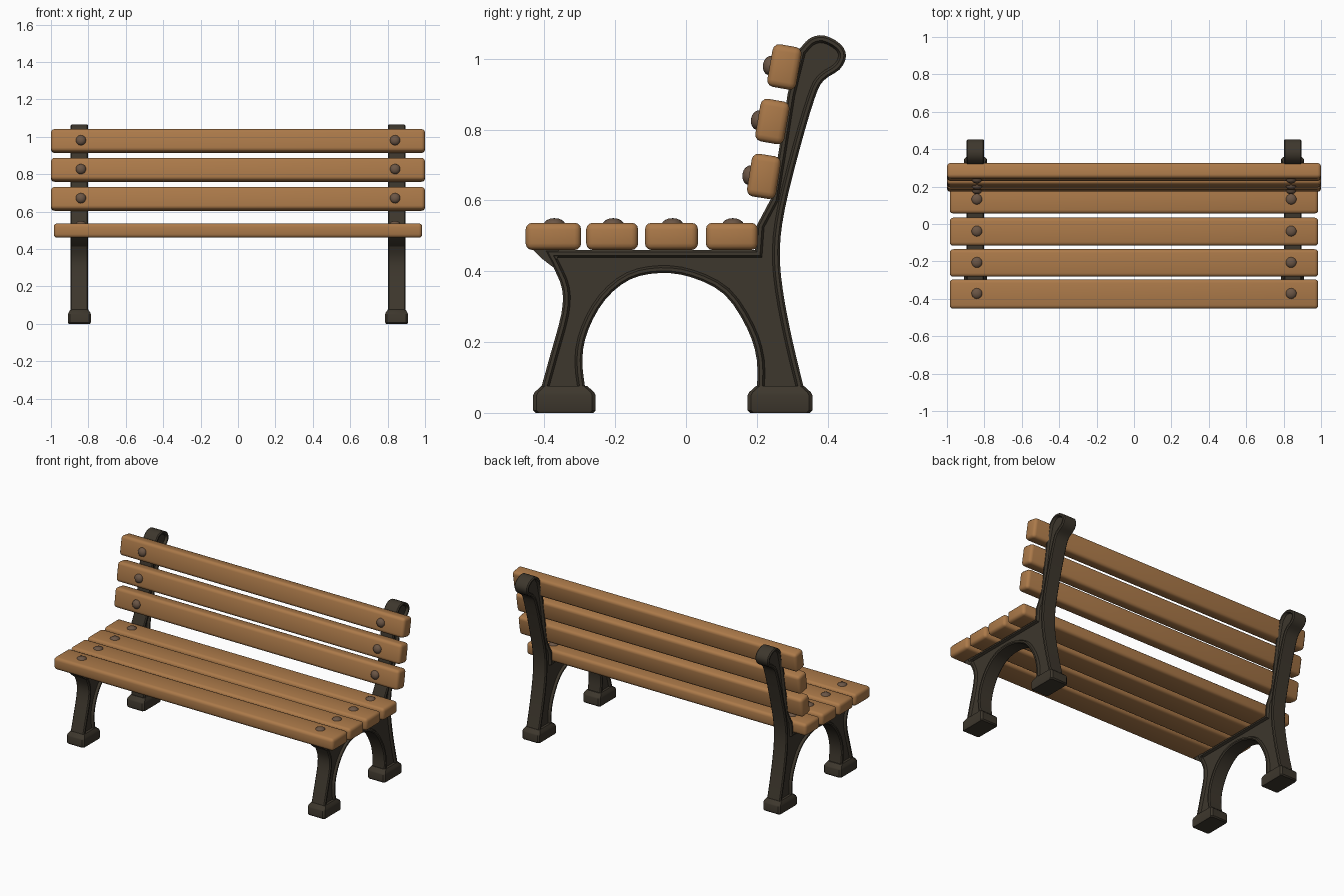
import bpy, bmesh, math
from mathutils import Matrix, Vector

if "Cube" in bpy.data.objects:
    bpy.data.objects.remove(bpy.data.objects["Cube"])


def material(name, rgb):
    m = bpy.data.materials.new(name)
    m.diffuse_color = (*rgb, 1)
    m.use_nodes = True
    m.node_tree.nodes["Principled BSDF"].inputs["Base Color"].default_value = m.diffuse_color
    return m


WOOD = material("warm wood", (0.41, 0.193, 0.067))
IRON = material("dark cast iron", (0.047, 0.038, 0.026))
BOLT = material("bolt metal", (0.147, 0.092, 0.060))


def finish(bm, name, mat, angle=50):
    bmesh.ops.recalc_face_normals(bm, faces=bm.faces)
    me = bpy.data.meshes.new(name)
    bm.to_mesh(me)
    bm.free()
    me.materials.append(mat)
    me.shade_smooth()
    me.set_sharp_from_angle(angle=math.radians(angle))
    ob = bpy.data.objects.new(name, me)
    bpy.context.collection.objects.link(ob)
    return ob


def spline(pts, n=3):
    """Smooth chain through the points (end points kept)."""
    p = [Vector(q) for q in pts]
    p = [2 * p[0] - p[1]] + p + [2 * p[-1] - p[-2]]
    out = []
    for i in range(1, len(p) - 2):
        a, b, c, d = p[i - 1:i + 3]
        for k in range(n):
            t = k / n
            out.append(0.5 * (2 * b + (c - a) * t + (2 * a - 5 * b + 4 * c - d) * t * t
                              + (3 * b - a - 3 * c + d) * t ** 3))
    return out + [p[-2]]


def offset(poly, d):
    """Counter-clockwise outline moved inward by d, with limited corners."""
    out = []
    for i, p in enumerate(poly):
        e0 = (p - poly[i - 1]).normalized()
        e1 = (poly[(i + 1) % len(poly)] - p).normalized()
        n0, n1 = Vector((-e0.y, e0.x)), Vector((-e1.y, e1.x))
        m = (n0 + n1).normalized()
        out.append(p + m * d / max(m.dot(n0), 0.5))
    return out


def loft(bm, rings):
    """Closed skin through equal rings of points, capped at both ends."""
    rings = [[bm.verts.new(p) for p in r] for r in rings]
    n = len(rings[0])
    for lo, hi in zip(rings, rings[1:]):
        for i in range(n):
            j = (i + 1) % n
            bm.faces.new((lo[i], lo[j], hi[j], hi[i]))
    bm.faces.new(rings[0][::-1])
    bm.faces.new(rings[-1])


# side frame outline as smooth chains in (y, z)
front_edge = [(-0.40, 0.46), (-0.374, 0.41), (-0.35, 0.35), (-0.352, 0.28),
              (-0.383, 0.165), (-0.415, 0.05)]
arch = [(-0.282, 0.05), (-0.293, 0.15), (-0.276, 0.235), (-0.228, 0.32), (-0.158, 0.377),
        (-0.073, 0.395), (0.015, 0.383), (0.108, 0.335), (0.172, 0.24), (0.2, 0.15), (0.2, 0.05)]
back_edge = [(0.338, 0.05), (0.30, 0.207), (0.273, 0.35), (0.265, 0.46), (0.279, 0.575),
             (0.321, 0.745), (0.363, 0.887), (0.388, 0.938), (0.434, 0.97), (0.452, 1.008),
             (0.436, 1.042), (0.39, 1.066), (0.35, 1.058), (0.318, 1.025)]
rest_edge = [(0.287, 0.9), (0.262, 0.74), (0.24, 0.605), (0.2, 0.53), (0.195, 0.46)]
outline = spline(front_edge) + spline(arch) + spline(back_edge) + [Vector(q) for q in rest_edge]
seat_lip = [Vector(q) for q in ((-0.432, 0.46), (-0.405, 0.434), (-0.376, 0.412),
                                (-0.36, 0.445), (-0.36, 0.46))]

# (half width, inset) steps: chamfered rim, then a recessed web
RIM = ((0.032, 0.021), (0.047, 0.015), (0.047, 0.006), (0.041, 0))


def side_frame(name, cx):
    bm = bmesh.new()
    steps = [(-w, d) for w, d in RIM] + [(w, d) for w, d in RIM[::-1]]
    loft(bm, [[(cx + x, p.x, p.y) for p in offset(outline, d)] for x, d in steps])
    # pointed lip carrying the front slat
    loft(bm, [[(cx + x, p.x, p.y) for p in seat_lip] for x in (-0.044, 0.044)])
    return finish(bm, name, IRON, 35)


def foot(name, cx, y0, y1):
    cy, hy = (y0 + y1) / 2, (y1 - y0) / 2
    rings = []
    for z, inset in ((0, 0.007), (0.007, 0), (0.05, 0), (0.058, 0.004), (0.076, 0.024)):
        a, b, c = 0.061 - inset * 0.55, hy - inset, 0.010
        ring = [(a, b - c), (a - c, b), (-a + c, b), (-a, b - c),
                (-a, -b + c), (-a + c, -b), (a - c, -b), (a, -b + c)]
        rings.append([(cx + x, cy + y, z) for x, y in ring])
    bm = bmesh.new()
    loft(bm, rings)
    return finish(bm, name, IRON, 35)


def slat(name, size, loc, lean=0):
    bm = bmesh.new()
    bmesh.ops.create_cube(bm, size=1, matrix=Matrix.Diagonal((*size, 1)))
    bmesh.ops.bevel(bm, geom=bm.edges[:], offset=0.019, segments=3, profile=0.5, affect='EDGES')
    bm.transform(Matrix.Translation(loc) @ Matrix.Rotation(lean, 4, 'X'))
    return finish(bm, name, WOOD)


def bolt(name, matrix, r=0.030, h=0.018):
    """Low dome with its base sunk slightly into the wood."""
    bm = bmesh.new()
    bmesh.ops.create_uvsphere(bm, u_segments=14, v_segments=8, radius=1)
    bmesh.ops.bisect_plane(bm, geom=bm.verts[:] + bm.edges[:] + bm.faces[:],
                           plane_co=(0, 0, -0.3), plane_no=(0, 0, -1), clear_outer=True)
    bmesh.ops.holes_fill(bm, edges=[e for e in bm.edges if e.is_boundary])
    bm.transform(matrix @ Matrix.Diagonal((r, r, h, 1)))
    return finish(bm, name, BOLT)


sides = (("left", -1), ("right", 1))

# cast side frames and feet
for s, sx in sides:
    side_frame(f"{s}_side_frame", sx * 0.848)
    foot(f"{s}_front_foot", sx * 0.848, -0.432, -0.255)
    foot(f"{s}_rear_foot", sx * 0.848, 0.174, 0.357)

# seat slats with bolts
for i, (y0, y1) in enumerate(((-0.453, -0.296), (-0.282, -0.135),
                              (-0.116, 0.034), (0.056, 0.203))):
    yc = (y0 + y1) / 2
    slat(f"seat_slat_{i + 1}", (1.97, y1 - y0, 0.077), (0, yc, 0.4985))
    for s, sx in sides:
        bolt(f"{s}_seat_bolt_{i + 1}", Matrix.Translation((sx * 0.84, yc + 0.003, 0.532)))

# leaning back slats with bolts
for i, (y, z, deg) in enumerate(((0.220, 0.668, 9), (0.244, 0.823, 10), (0.278, 0.977, 10))):
    lean = -math.radians(deg)
    slat(f"back_slat_{i + 1}", (2.0, 0.083, 0.122), (0, y, z), lean)
    for s, sx in sides:
        m = (Matrix.Translation((sx * 0.84, y, z)) @ Matrix.Rotation(lean, 4, 'X')
             @ Matrix.Translation((0, -0.040, -0.003)) @ Matrix.Rotation(math.pi / 2, 4, 'X'))
        bolt(f"{s}_back_bolt_{i + 1}", m, 0.028, 0.021)
